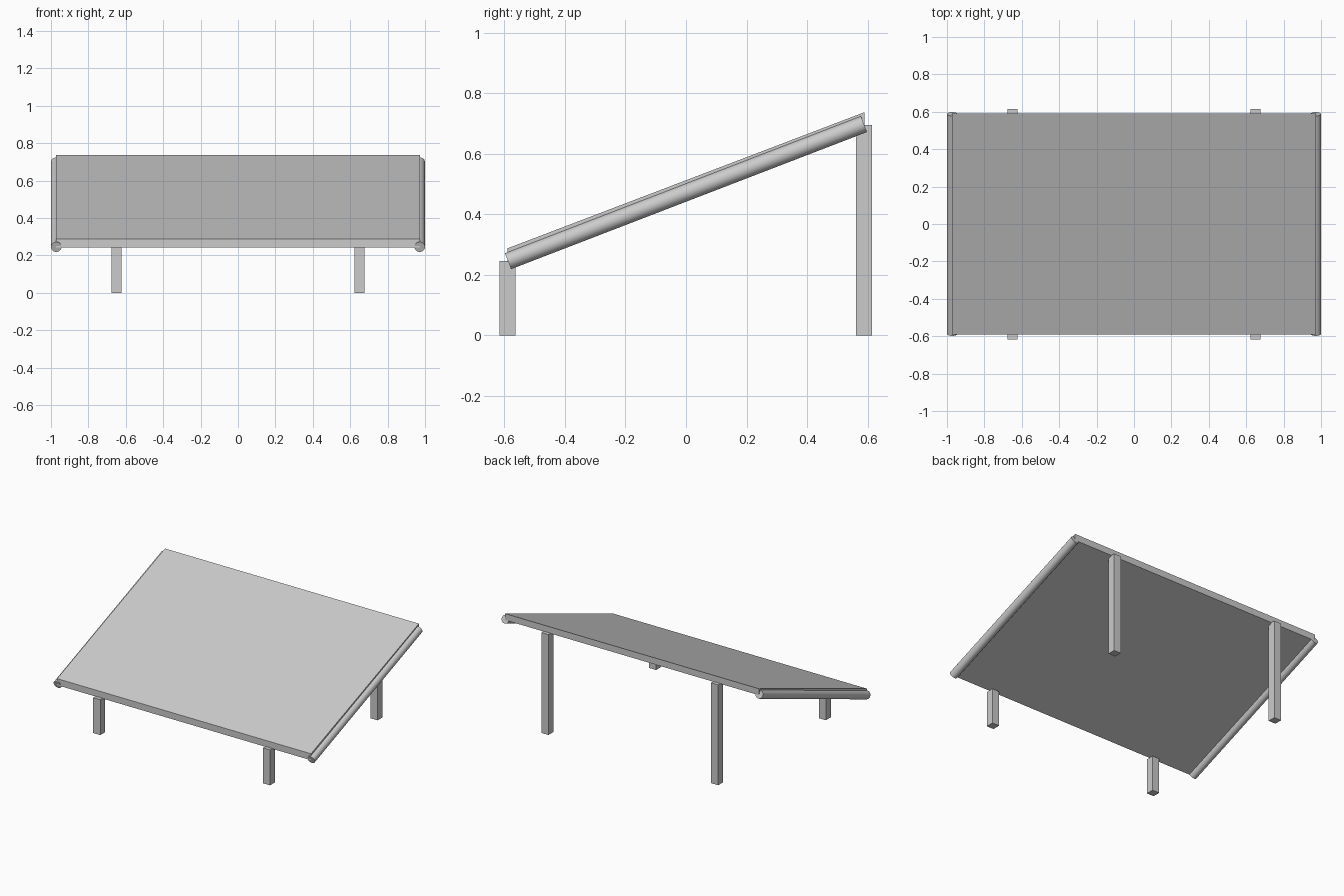
import bpy
from mathutils import Vector

cube = bpy.data.objects.get("Cube")
if cube:
    bpy.data.objects.remove(cube, do_unlink=True)

grey = bpy.data.materials.new("plain_grey")
grey.use_nodes = True
colour = (0.6, 0.6, 0.6, 1)
grey.diffuse_color = colour
grey.node_tree.nodes["Principled BSDF"].inputs["Base Color"].default_value = colour


def box(name, centre, size):
    bpy.ops.mesh.primitive_cube_add(size=1, location=centre)
    ob = bpy.context.object
    ob.name = name
    ob.scale = size
    bpy.ops.object.transform_apply(location=True, rotation=False, scale=True)
    ob.data.materials.append(grey)
    return ob


def rod(name, start, end, radius):
    axis = Vector(end) - Vector(start)
    bpy.ops.mesh.primitive_cylinder_add(
        vertices=24, radius=radius, depth=axis.length,
        location=(Vector(start) + Vector(end)) / 2,
        rotation=axis.to_track_quat('Z', 'Y').to_euler())
    ob = bpy.context.object
    ob.name = name
    ob.data.materials.append(grey)
    bpy.ops.object.shade_smooth_by_angle()


# Sloping top with upright front and back edges
slope = 0.45 / 1.18
top = box("sloping_top", (0, 0, 0.49), (1.945, 1.18, 0.045))
for v in top.data.vertices:
    v.co.z += v.co.y * slope

# Side rails and square legs
for side, s in (("left", 1), ("right", -1)):
    rod(side + "_rail", (s * 0.972, -0.588, 0.245), (s * 0.972, 0.588, 0.698), 0.028)
    for end, y, height in (("front", -0.59, 0.245), ("back", 0.588, 0.695)):
        box(f"{end}_{side}_leg", (s * 0.65, y, height / 2), (0.054, 0.054, height))
